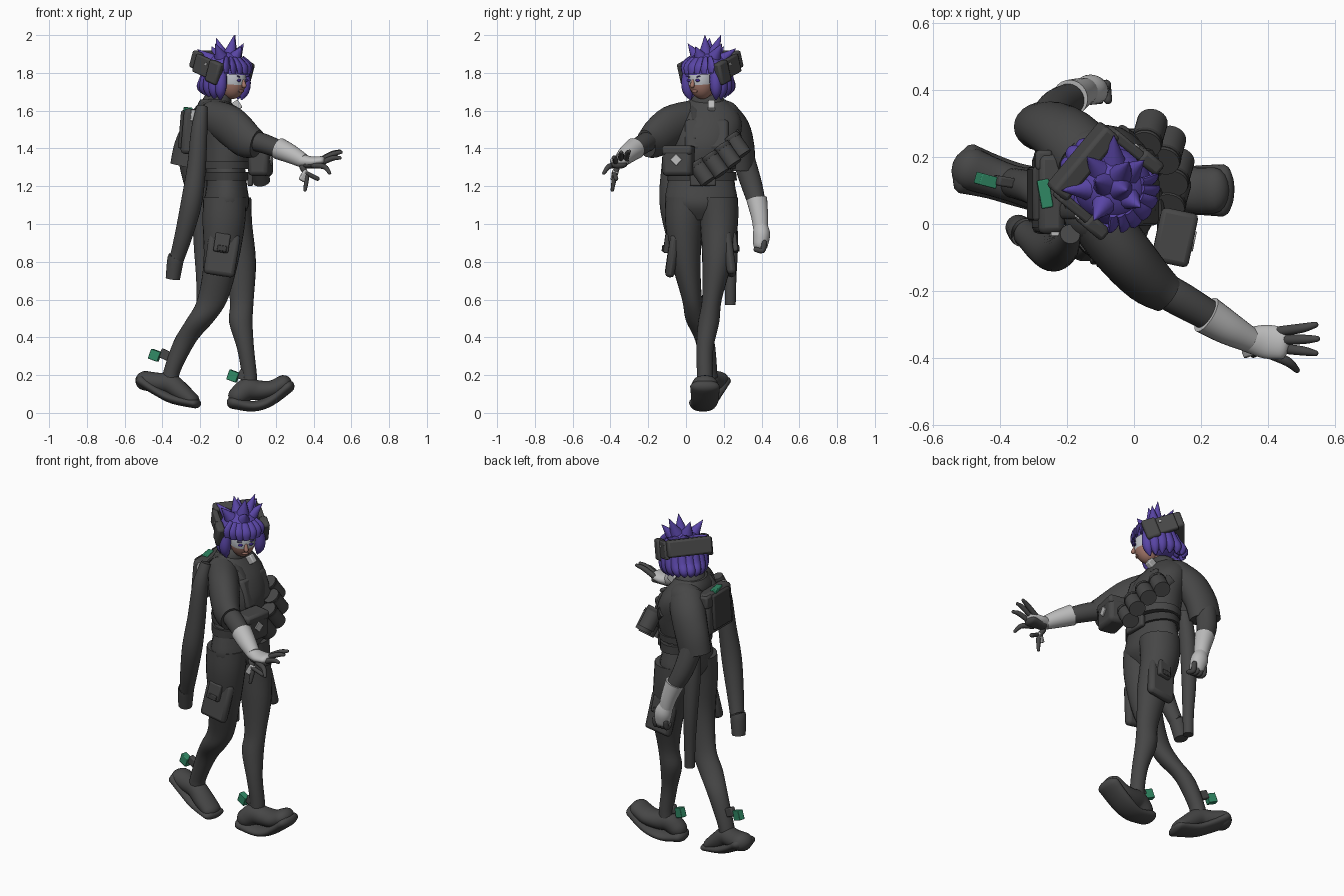
import bpy, bmesh, math
from mathutils import Vector, Matrix, Euler

def mat(name, rgb):
    m = bpy.data.materials.new(name)
    m.diffuse_color = (*rgb, 1)
    return m

CHAR = mat("charcoal", (.062, .062, .062))
DARK = mat("dark_grey", (.045, .045, .045))
LIGHT = mat("light_grey", (.5, .5, .5))
HAIR = mat("violet_hair", (.1, .06, .38))
SKIN = mat("skin", (.36, .18, .14))
PALE = mat("pale_paint", (.5, .52, .56))
GREEN = mat("green", (.03, .25, .13))
EYE = mat("eye_violet", (.06, .03, .3))

def finish(bm, name, material, matrix=None, bevel=0):
    bmesh.ops.recalc_face_normals(bm, faces=bm.faces)
    me = bpy.data.meshes.new(name)
    bm.to_mesh(me)
    bm.free()
    if matrix:
        me.transform(matrix)
    me.materials.append(material)
    ob = bpy.data.objects.new(name, me)
    bpy.context.collection.objects.link(ob)
    if bevel:
        b = ob.modifiers.new("bevel", 'BEVEL')
        b.width, b.segments = bevel, 2
    return ob

def box(name, loc, size, material, rot=(0, 0, 0), bevel=.012, parent=None):
    bm = bmesh.new()
    bmesh.ops.create_cube(bm, size=1, matrix=Matrix.Diagonal((*size, 1)))
    m = Matrix.Translation(loc) @ Euler([math.radians(a) for a in rot]).to_matrix().to_4x4()
    return finish(bm, name, material, parent @ m if parent else m, bevel)

def ball(name, loc, radii, material, parent=None, seg=32, cut=None):
    bm = bmesh.new()
    bmesh.ops.create_uvsphere(bm, u_segments=seg, v_segments=seg // 2, radius=1,
                              matrix=Matrix.Translation(loc) @ Matrix.Diagonal((*radii, 1)))
    if cut:
        bmesh.ops.delete(bm, geom=[f for f in bm.faces if cut(f.calc_center_median())], context='FACES')
    return finish(bm, name, material, parent)

def spline(pts, n):
    """Catmull-Rom interpolation of position-and-radius rows."""
    out = []
    for i in range(len(pts) - 1):
        p = [pts[max(i - 1, 0)], pts[i], pts[i + 1], pts[min(i + 2, len(pts) - 1)]]
        for k in range(n):
            t = k / n
            out.append([.5 * (2 * b + (c - a) * t + (2 * a - 5 * b + 4 * c - d) * t * t
                              + (3 * b - a - 3 * c + d) * t ** 3) for a, b, c, d in zip(*p)])
    return out + [list(pts[-1])]

def loft(name, pts, material, flat=False, cap=False, sides=24, n=4, parent=None):
    """Skin of elliptic rings; row = x, y, z, r1[, r2]. flat keeps the rings level."""
    pts = spline([p if len(p) == 5 else (*p, p[3]) for p in pts], n)
    if cap:                                    # rounded ends
        def dome(p, q):
            d = (Vector(p[:3]) - Vector(q[:3])).normalized() * min(p[3:])
            return [[*(Vector(p[:3]) + d * math.sin(a)), p[3] * math.cos(a), p[4] * math.cos(a)]
                    for a in (.4, .8, 1.15, 1.45)]
        pts = dome(pts[0], pts[1])[::-1] + pts + dome(pts[-1], pts[-2])
    P = [Vector(p[:3]) for p in pts]
    way = P[-1] - P[0]
    up = Vector((1, 0, 0)) if abs(way.z) > .75 * way.length else Vector((0, 0, 1))
    bm, rings = bmesh.new(), []
    for i, p in enumerate(pts):
        t = (P[min(i + 1, len(P) - 1)] - P[max(i - 1, 0)]).normalized()
        u = t.cross(up).normalized()
        v = u.cross(t)
        if flat:
            u, v = Vector((1, 0, 0)), Vector((0, 1, 0))
        rings.append([bm.verts.new(P[i] + u * p[3] * math.cos(a) + v * p[4] * math.sin(a))
                      for a in (math.tau * k / sides for k in range(sides))])
    for r, s in zip(rings, rings[1:]):
        for k in range(sides):
            bm.faces.new((r[k], r[(k + 1) % sides], s[(k + 1) % sides], s[k]))
    bm.faces.new(rings[0])
    bm.faces.new(rings[-1])
    return finish(bm, name, material, parent)

# Trousers
loft("hips", [(-.06, .08, 1.02, .07, .08), (-.06, .08, 1.1, .118, .185), (-.06, .08, 1.2, .108, .18),
              (-.065, .08, 1.32, .1, .15)], CHAR, flat=True)
loft("right_leg", [(-.07, 0, 1.14, .115, .11), (-.075, -.01, 1.0, .112, .1), (-.09, 0, .8, .092, .077),
                   (-.135, .032, .6, .08, .053), (-.2, .055, .49, .075, .056), (-.28, .1, .38, .06, .05),
                   (-.35, .12, .22, .045, .045), (-.36, .12, .15, .045, .045)], CHAR, flat=True)
loft("left_leg", [(-.045, .165, 1.14, .115, .11), (-.035, .175, 1.0, .11, .1), (.005, .165, .8, .09, .079),
                  (.02, .137, .6, .063, .052), (.015, .12, .48, .062, .056), (.04, .1, .34, .045, .045),
                  (.06, .1, .2, .04, .042), (.06, .1, .13, .04, .042)], CHAR, flat=True)

# Shoes: chunky upper and a wider rubber sole
loft("rear_shoe", [(-.49, .165, .17, .064, .052), (-.42, .14, .16, .057, .052), (-.36, .12, .155, .055, .055),
                   (-.30, .105, .11, .06, .05), (-.245, .095, .068, .06, .04)], CHAR, cap=True)
loft("rear_sole", [(-.5, .165, .17, .076, .034), (-.42, .14, .115, .066, .028), (-.34, .115, .075, .064, .028),
                   (-.225, .09, .05, .07, .026)], CHAR, cap=True)
loft("front_shoe", [(0, .08, .09, .055, .052), (.05, .09, .125, .057, .06), (.11, .1, .12, .06, .052),
                    (.18, .1, .125, .068, .047), (.24, .1, .155, .068, .045)], CHAR, cap=True)
loft("front_sole", [(-.025, .08, .055, .064, .034), (.08, .09, .035, .064, .028), (.17, .1, .065, .072, .03),
                    (.265, .1, .14, .078, .034)], CHAR, cap=True)
for n, loc in (("rear", (-.44, .13, .305)), ("front", (-.025, .09, .195))):
    box(n + "_ankle_tag", loc, (.055, .035, .055), GREEN, (0, 20, -15), .003)
    box(n + "_ankle_strap", (loc[0] + .06, loc[1] - .005, loc[2]), (.07, .03, .05), CHAR, (0, 25, -10), .006)

# Thigh pockets
for n, x, y, s, tilt in (("right", -.085, -.072, -1, 9), ("left", 0, .228, 1, -8)):
    box(n + "_thigh_pocket", (x, y, .84), (.165, .05, .23), CHAR, (s * 8, tilt, 0), .02)
    box(n + "_pocket_flap", (x, y + s * .028, .9), (.08, .03, .1), CHAR, (s * 8, tilt, 0), .008)
    box(n + "_pocket_clasp", (x, y + s * .04, .87), (.05, .03, .03), DARK, (s * 8, tilt, 0), .004)

# Jacket, collar, belt
loft("jacket", [(-.065, .09, 1.31, .125, .165), (-.06, .1, 1.42, .138, .18), (-.085, .11, 1.53, .13, .185),
                (-.115, .115, 1.61, .105, .15), (-.125, .115, 1.66, .075, .09)], CHAR, flat=True)
loft("collar", [(-.125, .115, 1.6, .09, .11), (-.11, .115, 1.665, .075, .085), (-.105, .115, 1.69, .06, .06)],
     CHAR, flat=True)
loft("neck", [(-.11, .115, 1.6, .045), (-.06, .11, 1.74, .042)], SKIN)
loft("belt", [(-.06, .085, 1.23, .118, .185), (-.06, .085, 1.275, .122, .18)], DARK, flat=True)
loft("jacket_hem", [(-.06, .09, 1.29, .132, .172), (-.06, .09, 1.33, .134, .178)], CHAR, flat=True)
box("belt_buckle", (.065, .09, 1.235), (.03, .14, .07), CHAR, (0, 0, 0), .01)
box("chest_panel", (.03, .11, 1.47), (.05, .23, .17), CHAR, (0, -18, 0), .018)
box("collar_tag", (-.01, .135, 1.625), (.05, .035, .05), LIGHT, (0, -35, 0), .006)
loft("right_shoulder_strap", [(-.25, .04, 1.55, .025, .012), (-.15, .04, 1.65, .025, .012),
                              (-.02, .05, 1.595, .025, .012), (.055, .06, 1.45, .025, .012)], DARK, sides=12)
loft("ammo_strap", [(.08, -.06, 1.3, .012, .03), (.08, .09, 1.31, .012, .03), (.06, .2, 1.38, .012, .03),
                    (-.03, .28, 1.48, .012, .03)], DARK, sides=12)

# Front pouch with a plain plate, and a row of canisters along the strap
box("front_pouch", (.12, -.04, 1.335), (.11, .16, .16), CHAR, (0, 0, -12), .022)
box("pouch_lid", (.122, -.04, 1.39), (.112, .163, .05), CHAR, (0, 0, -12), .015)
box("pouch_plate", (.177, -.052, 1.34), (.008, .045, .045), LIGHT, (45, 0, -12), .002)
for i, (x, y, z) in enumerate(((.115, .085, 1.275), (.125, .155, 1.315), (.1, .22, 1.365), (.045, .27, 1.415))):
    a = Vector((-.01, -.035, .05))
    c = Vector((x, y, z))
    loft(f"canister_{i}", [(*(c - a), .046), (*(c + a), .046)], CHAR, n=1)
    loft(f"canister_rim_{i}", [(*(c + a * .62), .048), (*(c + a * .82), .048)], DARK, n=1)

# Back panel
box("back_pack", (-.255, .09, 1.49), (.08, .24, .24), CHAR, (0, 5, 0), .02)
box("pack_plate", (-.295, .09, 1.5), (.03, .16, .2), DARK, (0, 5, 0), .008)
box("pack_green_tag", (-.265, .09, 1.605), (.035, .085, .025), GREEN, (0, 5, 10), .004)
box("pack_light_tag", (-.235, -.03, 1.575), (.03, .012, .06), LIGHT, (0, 5, 0), .003)
box("pack_left_block", (-.27, .19, 1.57), (.05, .06, .07), CHAR, (0, 5, 0), .01)

# Empty hanging sleeves
loft("right_hanging_sleeve", [(-.19, -.03, 1.62, .03), (-.205, -.065, 1.5, .043), (-.22, -.08, 1.3, .05),
                              (-.245, -.085, 1.12, .056), (-.285, -.06, .95, .048), (-.32, -.03, .83, .04),
                              (-.33, -.025, .815, .044), (-.345, -.01, .71, .038)], CHAR)
loft("left_hanging_sleeve", [(-.19, .2, 1.35, .04), (-.2, .22, 1.15, .045), (-.195, .235, .9, .04),
                             (-.19, .235, .72, .032), (-.19, .235, .57, .028)], CHAR)

# Right arm reaching forward
loft("right_sleeve", [(-.12, .03, 1.56, .085, .095), (-.04, -.075, 1.52, .085, .108),
                      (.04, -.165, 1.45, .075, .1), (.1, -.21, 1.425, .058, .075)], CHAR)
ball("right_shoulder", (-.12, .03, 1.56), (.09, .09, .095), CHAR)
loft("right_forearm", [(.05, -.175, 1.45, .05), (.14, -.225, 1.425, .052), (.27, -.3, 1.375, .042)], CHAR)
loft("right_glove_cuff", [(.215, -.27, 1.4, .058), (.28, -.31, 1.37, .05), (.345, -.345, 1.335, .038)], LIGHT)
loft("right_palm", [(.34, -.345, 1.335, .038, .034), (.39, -.35, 1.33, .05, .028), (.44, -.355, 1.335, .048, .024)],
     LIGHT, cap=True)
loft("right_palm_underside", [(.36, -.35, 1.315, .036, .022), (.44, -.355, 1.315, .044, .022)], CHAR, cap=True)
tips = ((.46, -.32, 1.345, .54, -.3, 1.385), (.465, -.345, 1.345, .545, -.342, 1.38),
        (.46, -.37, 1.33, .54, -.385, 1.35), (.43, -.385, 1.32, .485, -.435, 1.27),
        (.37, -.365, 1.31, .355, -.39, 1.18))
for i, (a, b, c, d, e, f) in enumerate(tips):
    loft(f"right_finger_{i}", [(a - .03, b, c - .01, .015), ((a + d) / 2, (b + e) / 2, (c + f) / 2 + .008, .014),
                               (d, e, f, .009)], CHAR, cap=True, sides=12)
loft("wrist_gadget", [(.36, -.38, 1.27, .012), (.42, -.37, 1.24, .012)], CHAR, sides=10, cap=True)
box("gadget_plate", (.35, -.38, 1.255), (.035, .025, .06), LIGHT, (0, 30, 20), .006)

# Left arm hanging back
loft("left_sleeve", [(-.14, .2, 1.57, .085, .1), (-.195, .255, 1.5, .085, .1), (-.24, .285, 1.4, .078, .1),
                     (-.265, .29, 1.3, .075, .095)], CHAR)
ball("left_shoulder", (-.14, .2, 1.565), (.1, .09, .09), CHAR)
loft("left_forearm", [(-.26, .3, 1.36, .06), (-.225, .35, 1.2, .055), (-.165, .385, 1.07, .042)], CHAR)
loft("left_glove_cuff", [(-.19, .375, 1.13, .055), (-.16, .39, 1.04, .045), (-.145, .395, .98, .04)], LIGHT)
loft("left_hand", [(-.145, .395, .99, .038), (-.13, .4, .945, .045, .05), (-.12, .395, .895, .04, .045)], LIGHT, cap=True)
for i in range(4):
    x = -.155 + i * .024
    loft(f"left_finger_{i}", [(x, .415, .9, .015), (x, .405, .86, .015), (x + .005, .37, .865, .013)],
         CHAR, cap=True, sides=12)

# Head, turned toward its right shoulder; local +x is the face direction
H = (Matrix.Translation((-.06, .11, 1.8)) @ Matrix.Rotation(math.radians(-40), 4, 'Z')
     @ Matrix.Rotation(math.radians(5), 4, 'Y'))
face = ball("face", (.045, 0, -.035), (.075, .07, .1), SKIN, H)
face.data.materials.append(PALE)
inv = H.inverted()
for p in face.data.polygons:                   # pale paint across the eyes
    c = inv @ p.center
    if -.062 < c.z < .02 and c.x > .05:
        p.material_index = 1
loft("nose", [(.115, 0, -.03, .008), (.126, 0, -.057, .013)], SKIN, cap=True, sides=12, parent=H)
ball("mouth", (.108, 0, -.088), (.008, .022, .007), SKIN, H, 16)
for s in (-1, 1):
    ball("eye", (.114, s * .03, -.03), (.006, .015, .008), EYE, H, 16)
    box("brow", (.112, s * .032, -.01), (.008, .035, .006), HAIR, (s * 12, 0, -s * 15), .002, H)

# Hair: cap, fringe, bob locks, spikes
ball("hair_cap", (-.005, 0, 0), (.122, .115, .115), HAIR, H, 40, lambda c: c.z < -.005 and c.x > .02)
for i in range(7):
    a = math.radians(-54 + 18 * i)
    c, s = math.cos(a), math.sin(a)
    loft(f"fringe_{i}", [(.075 * c, .075 * s, .08, .02, .012), (.118 * c, .11 * s, .045, .026, .012),
                         (.128 * c, .113 * s, .005, .016, .007)], HAIR, sides=10, parent=H)
for i in range(13):
    a = math.radians(66 + 19 * i)
    c, s = math.cos(a), math.sin(a)
    back = max(0, -c)                          # the back of the bob flicks outward and is shorter
    loft(f"bob_lock_{i}", [(.095 * c, .1 * s, .02, .028), (.118 * c, .108 * s, -.05, .032),
                           ((.115 + .035 * back) * c, .105 * s, -.1 + .015 * back, .026),
                           ((.1 + .04 * back) * c, .095 * s, -.14 + .025 * back, .004)],
         HAIR, sides=10, parent=H)
for i, tip in enumerate(((-.02, .1, 2.0), (-.115, .125, 1.985), (.03, .19, 1.955), (-.06, .265, 1.93),
                         (-.215, .1, 1.925), (-.12, .01, 1.955), (.02, .05, 1.94), (-.015, .185, 2.0),
                         (-.14, .2, 1.94))):
    o = Vector((-.06, .11, 1.81))
    t = Vector(tip)
    b = o + (t - o).normalized() * .075
    loft(f"hair_spike_{i}", [(*b, .045), (*b.lerp(t, .45), .025), (*t, .001)], HAIR, sides=10)

# Headset wrapped round the back of the head, sloping down toward the cheeks
G = H @ Matrix.Rotation(math.radians(14), 4, 'Y')
box("headset_back", (-.135, 0, .025), (.06, .25, .095), CHAR, (0, 0, 0), .012, G)
for s in (-1, 1):
    box("headset_arm", (-.055, s * .122, .015), (.14, .03, .1), CHAR, (0, 0, 0), .008, G)
    box("headset_ear_block", (.02, s * .126, .01), (.08, .045, .12), CHAR, (0, 0, 0), .012, G)
    box("headset_dot", (-.04, s * .138, .035), (.014, .008, .014), LIGHT, (0, 0, 0), .002, G)

# Smooth shading with sharp creases kept
bpy.ops.object.select_all(action='SELECT')
bpy.context.view_layer.objects.active = face
bpy.ops.object.shade_smooth_by_angle(angle=math.radians(40))
